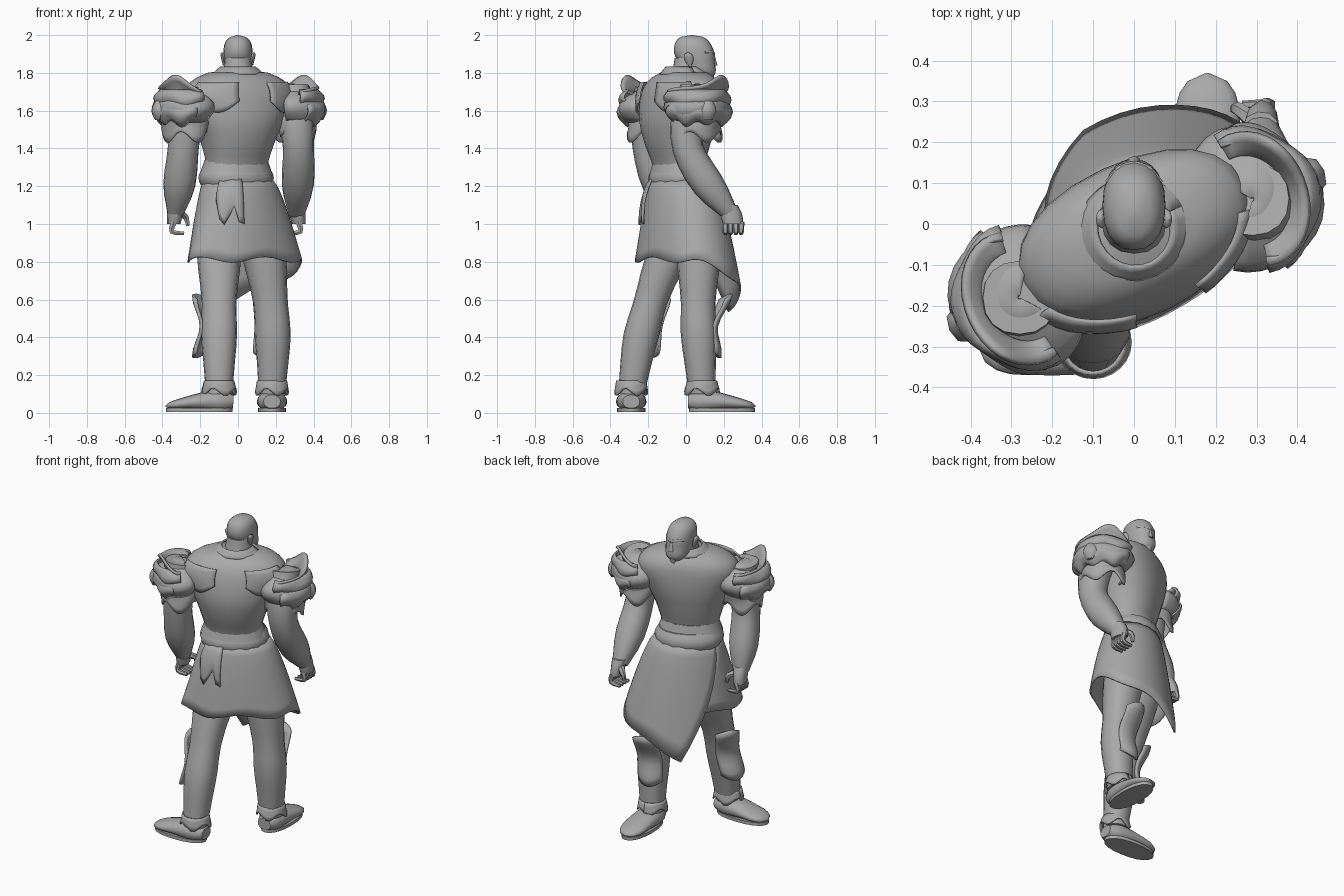
import bpy
from math import cos, sin, pi, radians, sqrt, exp, copysign
from mathutils import Vector

starter = bpy.data.objects.get("Cube")
if starter:
    bpy.data.objects.remove(starter, do_unlink=True)

grey = bpy.data.materials.new("plain grey")
grey.use_nodes = True
grey.diffuse_color = (.4, .4, .4, 1)
grey.node_tree.nodes["Principled BSDF"].inputs["Base Color"].default_value = grey.diffuse_color


def make(name, verts, faces, thickness=0):
    mesh = bpy.data.meshes.new(name)
    mesh.from_pydata([tuple(vert) for vert in verts], [], faces)
    mesh.materials.append(grey)
    obj = bpy.data.objects.new(name, mesh)
    bpy.context.collection.objects.link(obj)
    bpy.ops.object.select_all(action="DESELECT")
    obj.select_set(True)
    bpy.context.view_layer.objects.active = obj
    bpy.ops.object.mode_set(mode="EDIT")
    bpy.ops.mesh.select_all(action="SELECT")
    bpy.ops.mesh.normals_make_consistent(inside=False)
    bpy.ops.object.mode_set(mode="OBJECT")
    bpy.ops.object.shade_smooth_by_angle(angle=radians(50))
    if thickness:
        solid = obj.modifiers.new("thickness", "SOLIDIFY")
        solid.thickness = thickness
        solid.offset = 0


def grid_faces(columns, rows, closed):
    stride = columns if closed else columns + 1
    faces = []
    for row in range(rows):
        for col in range(columns):
            here, after = row * stride + col, row * stride + (col + 1) % stride
            faces.append((here, after, after + stride, here + stride))
    return faces


def sample(keys, t):
    """Smooth curve through evenly spaced keys (numbers or vectors)."""
    last = len(keys) - 1
    i = max(0, min(int(t * last), last - 1))
    f = t * last - i
    before, a, b, after = (keys[max(0, min(k, last))] for k in range(i - 1, i + 3))
    rise, fall = (b - before) / 2, (after - a) / 2
    return a + rise * f + ((b - a) * 3 - rise * 2 - fall) * f**2 + ((a - b) * 2 + rise + fall) * f**3


def loft(name, path, widths, depths=None, yaw=0, steps=12, sides=16, tilt=False, dome=0):
    """Skin oval sections along a path; dome rounds off the far end."""
    path = [Vector(point) for point in path]
    across = Vector((cos(radians(yaw)), sin(radians(yaw)), 0))
    verts = []
    for step in range(steps + 1):
        t = step / steps
        along = Vector((0, 0, 1))
        if tilt:
            along = (sample(path, min(t + .05, 1)) - sample(path, max(t - .05, 0))).normalized()
        u = (across - along * across.dot(along)).normalized()
        v = along.cross(u)
        shrink = max(sqrt(1 - t**dome), .05) if dome else 1
        w, d = sample(widths, t) * shrink, sample(depths or widths, t) * shrink
        for side in range(sides):
            c, s = cos(side * 2 * pi / sides), sin(side * 2 * pi / sides)
            verts.append(sample(path, t) + u * w * copysign(abs(c)**.9, c) + v * d * copysign(abs(s)**.9, s))
    count = len(verts)
    ends = [tuple(range(sides)), tuple(range(count - sides, count))]
    make(name, verts, grid_faces(sides, steps, True) + ends)


def sheet(name, shape, columns, rows, thickness=.01):
    """Open cloth or plate from shape(s, t), s across and t down."""
    verts = [shape(col / columns, row / rows) for row in range(rows + 1) for col in range(columns + 1)]
    make(name, verts, grid_faces(columns, rows, False), thickness)


def oval(center, width, depth, yaw, angle, z):
    u, v, turn = width * cos(radians(angle)), depth * sin(radians(angle)), radians(yaw)
    return (center[0] + u * cos(turn) - v * sin(turn), center[1] + u * sin(turn) + v * cos(turn), z)


# Torso, turned away from the head
chest_yaw = 25
waist, spine, throat = (-.01, -.03, 1.2), (0, -.045, 1.5), (0, -.01, 1.82)
chest_widths = (.18, .165, .2, .255, .3, .2)
chest_depths = (.14, .125, .165, .188, .175, .14)
loft("torso", (waist, spine, throat), chest_widths, chest_depths, chest_yaw, steps=20, sides=24, dome=16)
loft("vest_hem", ((-.01, -.03, 1.27), (-.01, -.03, 1.35)), (.195, .165), (.15, .13), chest_yaw, steps=4)
loft("belt", ((-.01, -.02, 1.19), (-.01, -.02, 1.3)), (.18, .205, .18), (.15, .165, .14), 30, steps=6)
sheet("collar", lambda s, t: oval(throat, .09 + .05 * t, .095 + .03 * t, chest_yaw, 360 * s, 1.83 - .04 * t), 24, 3)


def drape(start):
    def shape(s, t):
        z = 1.75 - t * (.1 + .06 * sin(pi * s))
        height = (z - waist[2]) / (throat[2] - waist[2])
        return oval(spine, sample(chest_widths, height) + .012, sample(chest_depths, height) + .012,
                    chest_yaw, start + 55 * s, z)
    return shape


sheet("right_shoulder_drape", drape(200), 8, 6)
sheet("left_shoulder_drape", drape(290), 8, 6)

# Head and face
loft("neck", ((0, -.01, 1.72), (0, .02, 1.88)), (.1, .08, .07), (.1, .08, .08))
loft("head", ((0, .1, 1.765), (0, .05, 1.88), (0, .03, 2)), (.03, .065, .075, .078, .075, .06),
     (.03, .075, .095, .108, .1, .09), steps=16, sides=20, dome=8)
loft("nose", ((0, .145, 1.84), (0, .14, 1.9)), (.018, .008), (.022, .01), steps=3, sides=8)
loft("goatee", ((0, .13, 1.8), (0, .13, 1.73)), (.025, .02), (.02, .015), steps=5, sides=8, dome=2)
for label, side in (("right", -1), ("left", 1)):
    loft(label + "_ear", ((side * .07, .02, 1.84), (side * .085, .01, 1.91)), (.01, .013), (.01, .025, .02),
         steps=5, sides=8, dome=6)
    loft(label + "_brow", ((0, .145, 1.9), (side * .035, .135, 1.91), (side * .065, .1, 1.91)), (.01, .007),
         yaw=90, steps=4, sides=8, tilt=True)


# Wrapped skirt: flatter behind, flared at the right hip, outer end falling to a long point
def skirt_oval(angle, z, grow=1):
    flare = ((1.24 - z) / .42)**.7
    hip = 1 + .12 * flare**2 * exp(-((angle - 190) / 20)**2)
    back = 1 - .2 * flare * max(0, -sin(radians(angle)))
    return oval((.035 * flare, -.015), (.185 + .125 * flare) * grow * hip, (.15 + .09 * flare) * grow * back,
                33, angle, z)


def skirt_point(s, t):
    angle = (1 - s) * (150 - 42 * t) + s * (510 - 58 * t)
    hem = .81 - .26 * max(0, (s - .62) / .38)**1.4 + .015 * sin(s * 30)
    return skirt_oval(angle, 1.24 + (hem - 1.24) * t, 1 + .06 * s * t)


sheet("wrapped_skirt", skirt_point, 44, 8)
sheet("torn_cloth", lambda s, t: skirt_oval(212 + 36 * s, 1.235 - t * (.12 + .12 * abs(sin(s * 5))),
                                            1.06 + .06 * sin(pi * t)), 6, 6)

# Legs with cuffs, shoes and shin guards
rise = Vector((0, 0, 1))
legs = (("right", (-.1, -.05, .95), (-.1, -.215, .5), (-.1, -.29, .1), 180, 152),
        ("left", (.12, .07, .95), (.18, .065, .5), (.18, .085, .1), 90, 103))
for label, hip, knee, ankle, toes, facing in legs:
    loft(label + "_leg", (hip, knee, ankle), (.12, .115, .092, .095, .08, .07))
    sheet(label + "_cuff", lambda s, t: oval(ankle, .075 + .015 * t, .075 + .01 * t, toes, 360 * s,
                                             .17 - t * (.06 + .02 * sin(s * 25))), 24, 3)
    forward = Vector((cos(radians(toes)), sin(radians(toes)), 0))
    base = Vector((ankle[0], ankle[1], 0))
    shoe_path = [base + forward * reach + rise * height for reach, height in ((-.075, .06), (.1, .06), (.285, .035))]
    loft(label + "_shoe", shoe_path, (.045, .072, .08, .082, .085, .07), (.035, .055, .052, .04, .03, .025),
         toes - 90, tilt=True, dome=6)
    sole = base + forward * .105
    loft(label + "_sole", (sole + rise * .005, sole + rise * .025), (.175,), (.075,), toes, steps=1, sides=20)
    shin = Vector(knee).lerp(Vector(ankle), .15)
    sheet(label + "_shin_guard", lambda s, t: oval(
        shin + Vector((0, .06 * (.5 - t), 0)), .12 + .025 * cos(t * 2 * pi), .1, facing, 96 * (s - .5),
        .6 - .28 * t + (.03 - .06 * t) * sin(pi * s)), 8, 8, .015)

# Arms, hands and layered shoulder armour
arms = (("right", (-.28, -.18, 1.72), (-.29, -.2, 1.4), (-.33, -.09, 1.06), 1, 205),
        ("left", (.29, .06, 1.72), (.32, .01, 1.4), (.31, .23, 1.06), -1, 22))
for label, shoulder, elbow, wrist, inward, out in arms:
    loft(label + "_arm", (shoulder, elbow, wrist), (.09, .095, .082, .085, .045), tilt=True)

    # Fist with curled fingers
    wrist = Vector(wrist)
    palm = wrist + Vector((-inward * .01, .02, -.06))
    loft(label + "_palm", (wrist + rise * .04, palm), (.045, .058, .055), (.045, .035), 100, steps=6, sides=10)
    for finger in range(4):
        root = palm + Vector((0, (finger - 1.5) * .028, .01))
        knuckle = root + Vector((-inward * .01, 0, -.05))
        tip = root + Vector((inward * .055, 0, -.06))
        loft(label + "_finger", (root, knuckle, tip), (.017, .015, .01), yaw=90, steps=6, sides=6, tilt=True)
    thumb = (wrist, wrist + Vector((inward * .05, .05, -.02)), wrist + Vector((inward * .065, .05, -.07)))
    loft(label + "_thumb", thumb, (.022, .018, .01), yaw=90, steps=6, sides=6, tilt=True)

    # Overlapping folds, each an arc around the arm
    def fold(top, drop, inner, bulge, spread, ragged=0):
        def shape(s, t):
            radius = (inner * (1 - t) + .12 * t + bulge * sin(pi * t)) * (1 + .05 * sin(s * 13 + t * 4))
            return oval(shoulder, radius * .95, radius * 1.05, out, spread * (2 * s - 1),
                        top - drop * t + ragged * sin(s * 21) * t)
        return shape

    sheet(label + "_shoulder_dome", fold(1.74, .2, .005, .1, 130), 22, 8)
    sheet(label + "_upper_fold", fold(1.71, .1, .14, .035, 100, .01), 22, 6)
    sheet(label + "_lower_fold", fold(1.65, .12, .13, .045, 85, .015), 22, 6)
    sheet(label + "_tatters", fold(1.57, .11, .12, 0, 150, .03), 30, 4)

    # Raised rim, curling outward and highest towards one end
    def rim(s, t):
        radius = .095 + .045 * t**1.5
        height = .04 + .07 * exp(-((s - .7) * 6)**2)
        return oval(shoulder, radius * .95, radius * 1.2, out, 200 * (s - .5),
                    1.685 + height * t * max(sin(pi * s), .1)**.4)

    sheet(label + "_shoulder_rim", rim, 20, 4, .015)
    knob = Vector(oval(shoulder, .16, 0, out, 0, 1.55))
    loft(label + "_shoulder_knob", (knob, knob + rise * .1), (.01, .03, .01), (.02, .045, .02), out, steps=6, sides=8)
